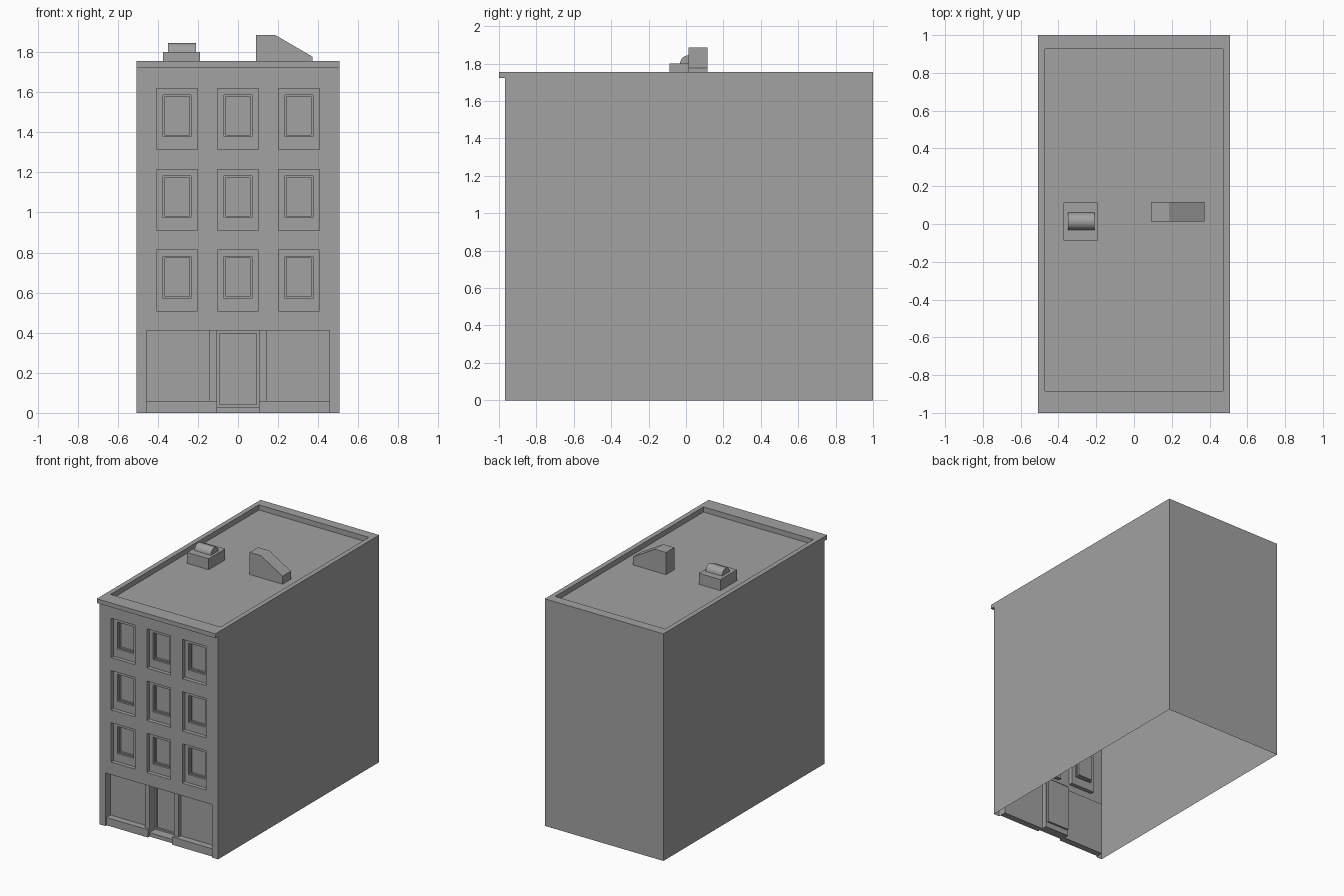
import bpy, bmesh, math
from mathutils import Vector

cube = bpy.data.objects.get("Cube")
if cube:
    bpy.data.objects.remove(cube, do_unlink=True)

stone = bpy.data.materials.new("plain_grey")
stone.use_nodes = True
GREY = (0.36, 0.36, 0.36, 1)
stone.diffuse_color = GREY
stone.node_tree.nodes["Principled BSDF"].inputs["Base Color"].default_value = GREY

W, FRONT, BACK, TOP = 0.507, -0.968, 1.0, 1.755
CORNICE, ROOF = 1.722, 1.715


def upright(x0, x1, z0, z1, depth):
    """Rectangle parallel to the front wall, set back by depth."""
    y = FRONT + depth
    return [Vector(p) for p in ((x0, y, z0), (x1, y, z0), (x1, y, z1), (x0, y, z1))]


def level(x, y0, y1, z):
    """Horizontal rectangle centred on x = 0."""
    return [Vector(p) for p in ((-x, y0, z), (x, y0, z), (x, y1, z), (-x, y1, z))]


def face(bm, pts):
    bm.faces.new([bm.verts.new(p) for p in pts])


def bridge(bm, loops, cap=True, skip=()):
    """Join successive rectangles with quads and close the last one."""
    for a, b in zip(loops, loops[1:]):
        for i in range(4):
            if i not in skip:
                j = (i + 1) % 4
                face(bm, (a[i], a[j], b[j], b[i]))
    if cap:
        face(bm, loops[-1])


def finish(name, bm):
    bmesh.ops.remove_doubles(bm, verts=bm.verts, dist=0.0001)
    mesh = bpy.data.meshes.new(name)
    bm.to_mesh(mesh)
    bm.free()
    mesh.materials.append(stone)
    obj = bpy.data.objects.new(name, mesh)
    bpy.context.collection.objects.link(obj)
    return obj


def prism(name, pts, offset):
    """Closed solid made by sweeping a flat outline along offset."""
    bm = bmesh.new()
    base = bm.faces.new([bm.verts.new(p) for p in pts])
    swept = bmesh.ops.extrude_face_region(bm, geom=[base], use_keep_orig=True)
    moved = [v for v in swept["geom"] if isinstance(v, bmesh.types.BMVert)]
    bmesh.ops.translate(bm, verts=moved, vec=offset)
    bmesh.ops.recalc_face_normals(bm, faces=bm.faces)
    return finish(name, bm)


# Side and back walls, open underneath
bm = bmesh.new()
bridge(bm, [level(W, FRONT, BACK, 0), level(W, FRONT, BACK, CORNICE)], cap=False, skip=(0,))
finish("outer_walls", bm)

# Cornice, parapet and sunken roof
bm = bmesh.new()
bridge(bm, [level(W, -1, BACK, CORNICE), level(W, -1, BACK, TOP),
            level(0.47, -0.885, 0.926, TOP), level(0.47, -0.885, 0.926, ROOF)])
face(bm, reversed(level(W, -1, FRONT, CORNICE)))
finish("cornice_and_roof", bm)

# Front wall: a grid of cells, leaving holes for the windows and shopfront
windows = [(c - 0.102, c + 0.102, z, z + 0.304)
           for c in (-0.304, 0, 0.304) for z in (0.508, 0.911, 1.315)]
SHOP, SHOP_TOP = 0.457, 0.41
xs = sorted({-W, W, -SHOP, SHOP} | {x for w in windows for x in w[:2]})
zs = sorted({0, SHOP_TOP, CORNICE} | {z for w in windows for z in w[2:]})
bm = bmesh.new()
for x0, x1 in zip(xs, xs[1:]):
    for z0, z1 in zip(zs, zs[1:]):
        cx, cz = (x0 + x1) / 2, (z0 + z1) / 2
        in_shop = abs(cx) < SHOP and cz < SHOP_TOP
        in_window = any(a < cx < b and c < cz < d for a, b, c, d in windows)
        if not in_shop and not in_window:
            face(bm, upright(x0, x1, z0, z1, 0))
bmesh.ops.remove_doubles(bm, verts=bm.verts, dist=0.0001)
bmesh.ops.dissolve_limit(bm, angle_limit=0.01, verts=bm.verts, edges=bm.edges)
finish("front_wall", bm)

# Stepped window recesses
for n, (x0, x1, z0, z1) in enumerate(windows):
    sash = (x0 + 0.033, x1 - 0.033, z0 + 0.064, z1 - 0.032)
    pane = (sash[0] + 0.008, sash[1] - 0.008, sash[2] + 0.008, sash[3] - 0.008)
    bm = bmesh.new()
    bridge(bm, [upright(x0, x1, z0, z1, 0), upright(x0, x1, z0, z1, 0.03),
                upright(*sash, 0.03), upright(*sash, 0.045),
                upright(*pane, 0.045), upright(*pane, 0.06)])
    finish(f"window_{n + 1}", bm)

# Shopfront recess with display panes either side of the entrance
DOOR = 0.104
bm = bmesh.new()
shop = (-SHOP, SHOP, 0, SHOP_TOP)
bridge(bm, [upright(*shop, 0), upright(*shop, 0.065)], cap=False, skip=(0,))
for x0, x1 in ((-SHOP, -DOOR), (DOOR, SHOP)):
    face(bm, upright(x0, x1, 0, SHOP_TOP, 0.065))
finish("shopfront", bm)

# Entrance alcove and door
alcove = (-DOOR, DOOR, 0, SHOP_TOP)
leaf = (-0.093, 0.093, 0.042, 0.395)
bm = bmesh.new()
bridge(bm, [upright(*alcove, 0.065), upright(*alcove, 0.105)], cap=False, skip=(0,))
bridge(bm, [upright(*alcove, 0.105), upright(*leaf, 0.105), upright(*leaf, 0.12)])
finish("door", bm)
prism("door_step", upright(-DOOR, DOOR, 0, 0.03, 0.035), (0, 0.07, 0))

# Plinths and door posts, one pair per side
for side, s in (("right", -1), ("left", 1)):
    a, b = sorted((s * DOOR, s * SHOP))
    prism(f"{side}_plinth", upright(a, b, 0, 0.06, 0.015), (0, 0.05, 0))
    a, b = sorted((s * DOOR, s * 0.143))
    prism(f"{side}_door_post", upright(a, b, 0.06, SHOP_TOP, 0.035), (0, 0.03, 0))

# Sloped stair housing on the roof
slope = [(0.09, ROOF), (0.372, ROOF), (0.372, 1.777), (0.185, 1.886), (0.09, 1.886)]
prism("stair_housing", [(x, 0.014, z) for x, z in slope], (0, 0.102, 0))

# Vent box with a half-round cap
prism("vent_box", [(-0.374, -0.087, ROOF), (-0.19, -0.087, ROOF),
                   (-0.19, 0.114, ROOF), (-0.374, 0.114, ROOF)], (0, 0, 0.085))
arc = [math.pi * i / 12 for i in range(13)]
cap = prism("vent_cap", [(-0.35, 0.014 + 0.046 * math.cos(t), 1.799 + 0.046 * math.sin(t))
                         for t in arc], (0.14, 0, 0))
bpy.context.view_layer.objects.active = cap
cap.select_set(True)
bpy.ops.object.shade_smooth_by_angle(angle=math.radians(35))
cap.select_set(False)
